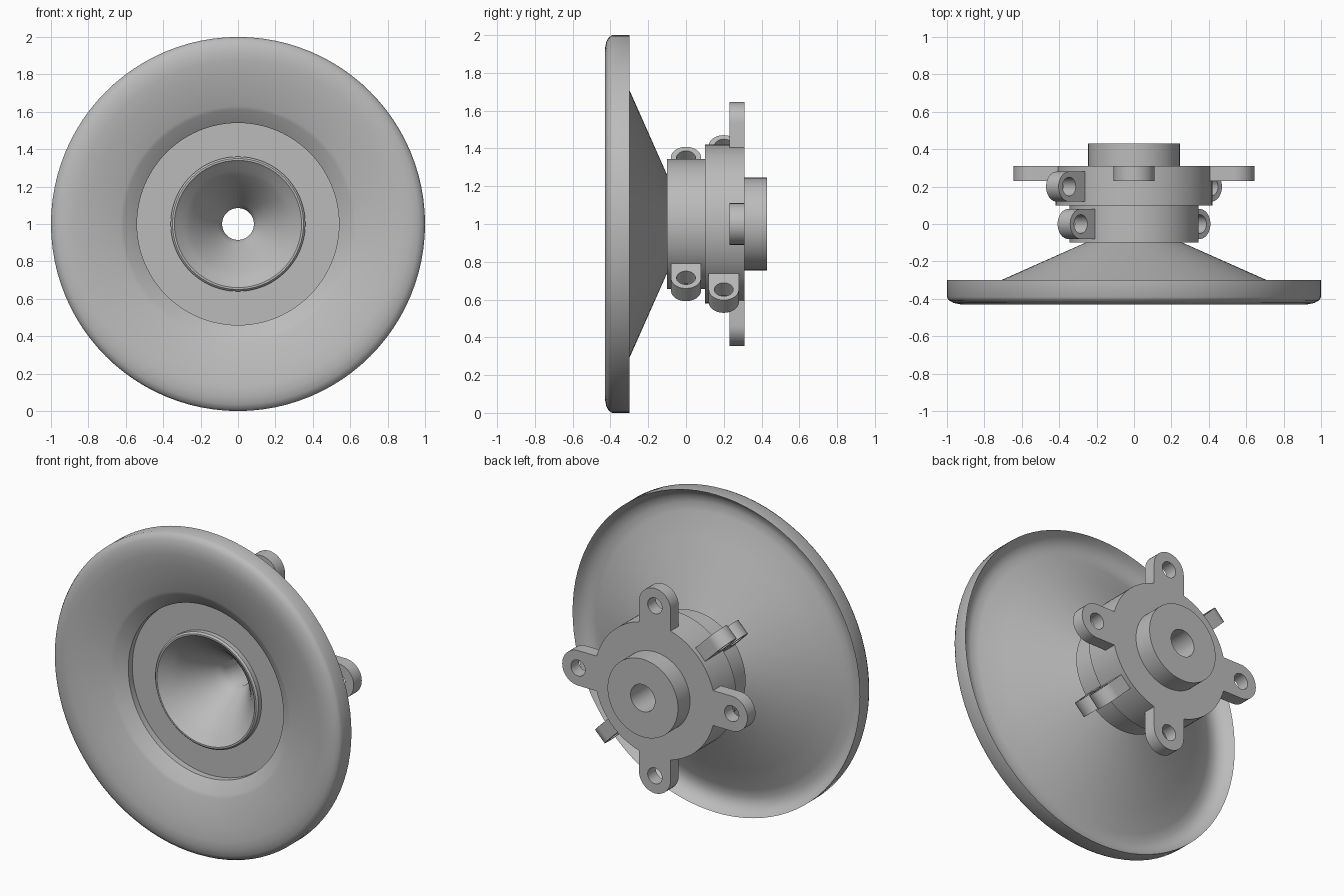
import bpy
import bmesh
from math import cos, sin, pi, radians
from mathutils import Matrix, Vector

if "Cube" in bpy.data.objects:
    bpy.data.objects.remove(bpy.data.objects["Cube"])

GREY = (0.5, 0.5, 0.5, 1.0)
mat = bpy.data.materials.new("satin grey")
mat.use_nodes = True
mat.diffuse_color = GREY
mat.node_tree.nodes["Principled BSDF"].inputs["Base Color"].default_value = GREY

CENTRE = Vector((0, 0, 1))


def finish(obj):
    """Apply the material and smooth shading with sharp edges."""
    bpy.ops.object.select_all(action="DESELECT")
    obj.select_set(True)
    bpy.context.view_layer.objects.active = obj
    if obj.type == "CURVE":
        bpy.ops.object.convert(target="MESH")
        obj = bpy.context.object
    obj.data.materials.clear()
    obj.data.materials.append(mat)
    bpy.ops.object.shade_smooth_by_angle(angle=radians(35))


def lathe(name, profile, steps=96):
    """Revolve a closed (radius, y) profile around the y axis."""
    bm = bmesh.new()
    rings = []
    for i in range(steps):
        a = 2 * pi * i / steps
        rings.append([bm.verts.new((r * cos(a), y, r * sin(a))) for r, y in profile])
    n = len(profile)
    for i in range(steps):
        a, b = rings[i], rings[(i + 1) % steps]
        for j in range(n):
            k = (j + 1) % n
            bm.faces.new((a[j], a[k], b[k], b[j]))
    bmesh.ops.recalc_face_normals(bm, faces=bm.faces)
    mesh = bpy.data.meshes.new(name)
    bm.to_mesh(mesh)
    bm.free()
    obj = bpy.data.objects.new(name, mesh)
    obj.location = CENTRE
    bpy.context.collection.objects.link(obj)
    finish(obj)


def lug(name, radial, normal, y, root, hole_at, half_width, hole_radius, thickness):
    """Round-ended tab with a hole, pointing out along the radial direction."""
    curve = bpy.data.curves.new(name, "CURVE")
    curve.dimensions = "2D"
    curve.fill_mode = "BOTH"
    curve.extrude = thickness / 2
    arc = [-pi / 2 + pi * i / 20 for i in range(21)]
    outline = [(root, -half_width)]
    outline += [(hole_at + half_width * cos(a), half_width * sin(a)) for a in arc]
    outline += [(root, half_width)]
    turn = [2 * pi * i / 32 for i in range(32)]
    hole = [(hole_at + hole_radius * cos(a), hole_radius * sin(a)) for a in turn]
    for points in (outline, hole):
        spline = curve.splines.new("POLY")
        spline.points.add(len(points) - 1)
        for p, (u, v) in zip(spline.points, points):
            p.co = (u, v, 0, 1)
        spline.use_cyclic_u = True
    obj = bpy.data.objects.new(name, curve)
    bpy.context.collection.objects.link(obj)
    axes = Matrix((radial, normal.cross(radial), normal)).transposed().to_4x4()
    obj.matrix_world = Matrix.Translation(CENTRE + Vector((0, y, 0))) @ axes
    finish(obj)


# Dish: rolled rim, sloping face, recessed floor, lip, flared throat, back cone
lip = [(0.36, -0.28), (0.36, -0.31), (0.35, -0.32), (0.34, -0.32), (0.325, -0.305)]
throat = [(0.325 - 0.24 * t ** 0.8, -0.305 + 0.305 * t) for t in (i / 10 for i in range(1, 11))]
rim = [(1, -0.30), (1, -0.39), (0.99, -0.408), (0.965, -0.422), (0.925, -0.43), (0.875, -0.43)]
face = [(0.80, -0.415), (0.63, -0.38), (0.61, -0.37), (0.54, -0.32), (0.54, -0.28)]
neck = [(0.085, 0.1), (0.26, 0.1), (0.26, -0.1)]
back = [(0.71, -0.30), (0.85, -0.36), (0.90, -0.373), (0.945, -0.365), (0.98, -0.337)]
lathe("dish_and_horn", rim + face + lip + throat + neck + back)


def ring(name, inner, outer, y0, y1):
    lathe(name, [(inner, y0), (outer, y0), (outer, y1), (inner, y1)])


# Stepped hub
ring("front_collar", 0.25, 0.345, -0.10, 0.10)
ring("rear_collar", 0.085, 0.42, 0.10, 0.31)
ring("rear_boss", 0.085, 0.245, 0.31, 0.43)

# Four mounting lugs on the back
for i, side in enumerate(("left", "top", "right", "bottom")):
    a = i * pi / 2
    lug("mounting_lug_" + side, Vector((cos(a), 0, sin(a))), Vector((0, 1, 0)),
        0.27, 0.37, 0.535, 0.11, 0.05, 0.08)

# Clamp ears, a diagonal pair on each collar
for side, sign in (("upper_right", 1), ("lower_left", -1)):
    out = Vector((-sign, 0, sign)).normalized()
    normal = Vector((1, 0, 1)).normalized()
    lug("front_clamp_ear_" + side, out, normal, 0.0, 0.31, 0.45, 0.08, 0.05, 0.095)
    lug("rear_clamp_ear_" + side, out, normal, 0.20, 0.38, 0.5375, 0.08, 0.05, 0.095)
